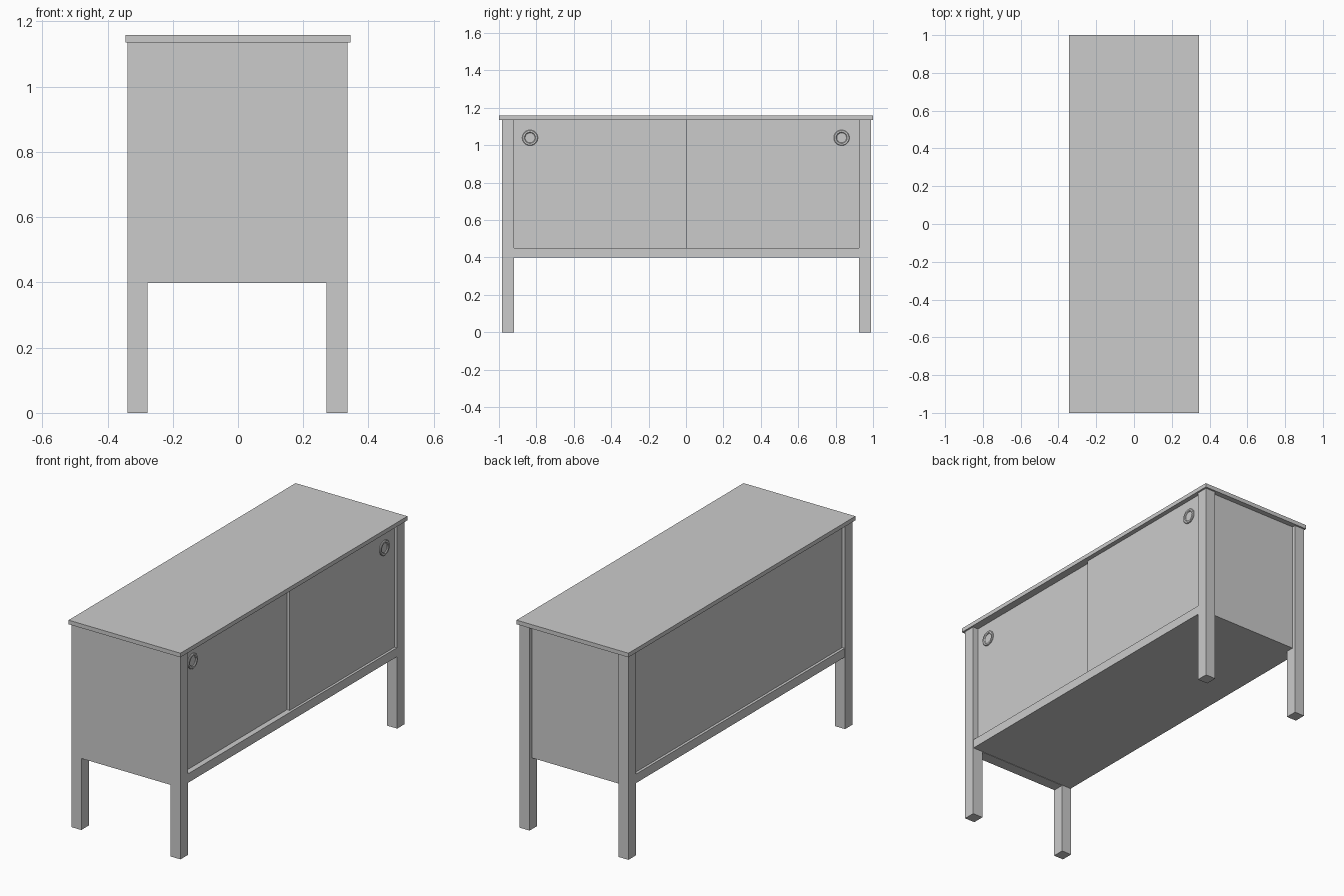
import bpy, math

if "Cube" in bpy.data.objects:
    bpy.data.objects.remove(bpy.data.objects["Cube"])


def box(name, x, y, z):
    """Axis-aligned box from (min, max) pairs."""
    c = [(a + b) / 2 for a, b in (x, y, z)]
    bpy.ops.mesh.primitive_cube_add(size=1, location=c)
    o = bpy.context.object
    o.name = name
    o.scale = [b - a for a, b in (x, y, z)]
    bpy.ops.object.transform_apply(location=False, rotation=False, scale=True)
    return o


def ring_pull(name, x, y, z, sides=32):
    """Round finger pull, lathed around the x axis: raised rim and sunken dish."""
    profile = [(0.042, 0.0), (0.042, 0.004), (0.039, 0.007), (0.030, 0.007),
               (0.026, 0.003), (0.026, 0.001)]
    verts, faces = [], []
    for r, h in profile:
        for i in range(sides):
            a = 2 * math.pi * i / sides
            verts.append((h, r * math.cos(a), r * math.sin(a)))
    for k in range(len(profile) - 1):
        for i in range(sides):
            j = (i + 1) % sides
            p, q = k * sides, (k + 1) * sides
            faces.append((p + i, p + j, q + j, q + i))
    last = (len(profile) - 1) * sides
    faces.append(tuple(range(last, last + sides)))
    mesh = bpy.data.meshes.new(name)
    mesh.from_pydata(verts, [], faces)
    o = bpy.data.objects.new(name, mesh)
    o.location = (x, y, z)
    bpy.context.collection.objects.link(o)
    bpy.context.view_layer.objects.active = o
    bpy.ops.object.select_all(action='DESELECT')
    o.select_set(True)
    bpy.ops.object.shade_smooth_by_angle(angle=math.radians(30))


# Table top
TOP = 1.135
box("table_top", (-0.345, 0.345), (-1, 1), (TOP, 1.158))

# Four square legs
legs_x = {"back": (-0.338, -0.277), "front": (0.272, 0.335)}
legs_y = {"left": (-0.985, -0.919), "right": (0.924, 0.990)}
for fx, xs in legs_x.items():
    for fy, ys in legs_y.items():
        box(f"{fx}_{fy}_leg", xs, ys, (0, TOP))

# Cabinet floor, whose edges show as rails
box("cabinet_floor", (-0.335, 0.333), (-0.919, 0.924), (0.40, 0.45))

# End panels and back panel
box("left_end_panel", (-0.277, 0.272), (-0.983, -0.919), (0.398, TOP))
box("right_end_panel", (-0.277, 0.272), (0.924, 0.970), (0.398, TOP))
box("back_panel", (-0.320, -0.300), (-0.919, 0.924), (0.45, TOP))

# Sliding doors on two tracks
box("rear_sliding_door", (0.286, 0.302), (-0.919, 0.03), (0.45, TOP))
box("front_sliding_door", (0.303, 0.319), (0, 0.924), (0.45, TOP))

# Round finger pulls
ring_pull("rear_door_pull", 0.302, -0.834, 1.04)
ring_pull("front_door_pull", 0.319, 0.832, 1.04)
